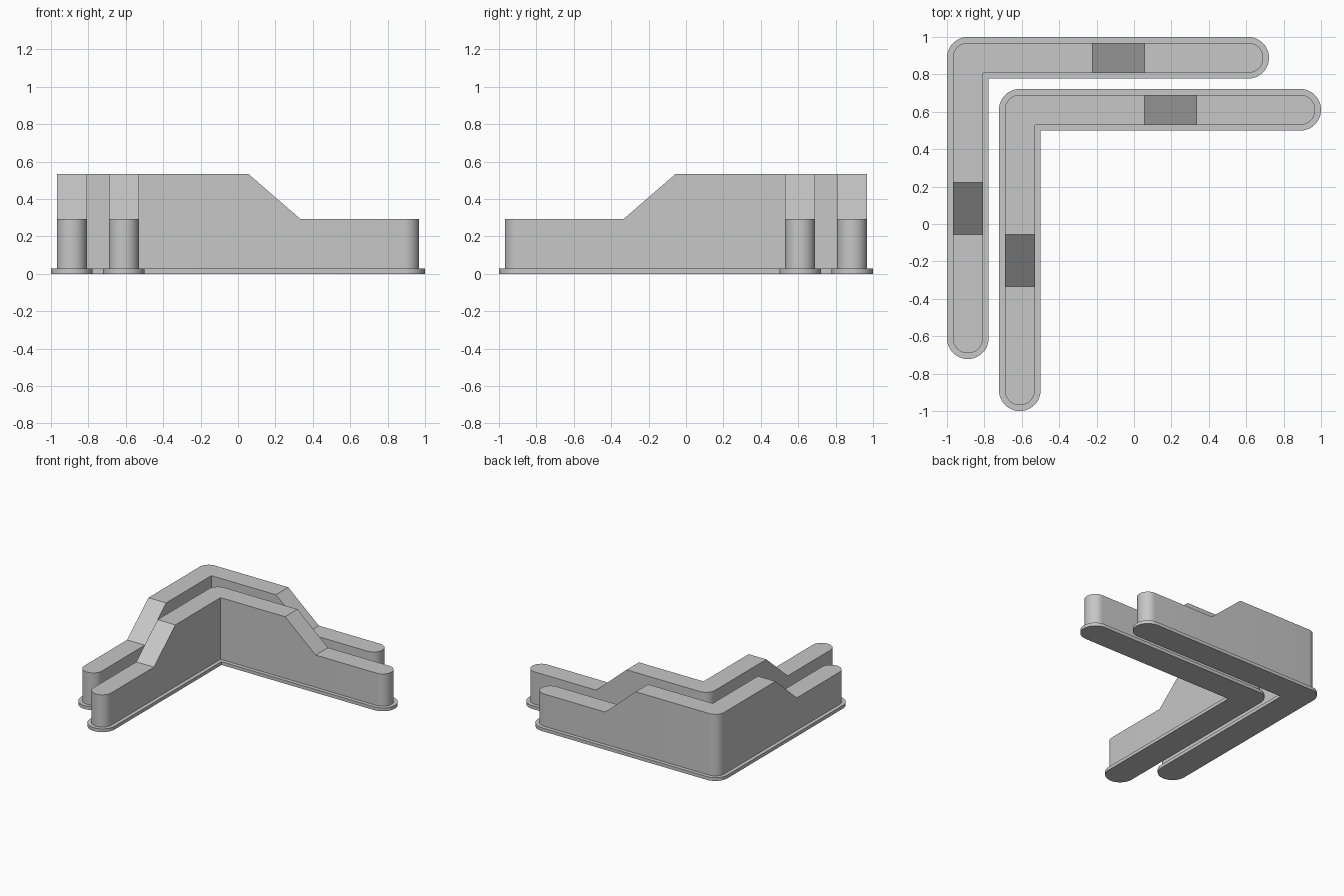
import bpy, bmesh, math
from mathutils import Vector

if "Cube" in bpy.data.objects:
    bpy.data.objects.remove(bpy.data.objects["Cube"], do_unlink=True)

ARM = 1.499                        # corner centre to end-cap centre
SLOPE_START, SLOPE_END = 0.667, 0.945
BASE_TOP, LOW, HIGH = 0.027, 0.292, 0.533
CORNER = 0.8885
STEP = 0.278                       # diagonal offset of the inner barrier

grey = bpy.data.materials.new("light grey")
grey.use_nodes = True
colour = (0.57, 0.57, 0.57, 1)
grey.diffuse_color = colour
grey.node_tree.nodes["Principled BSDF"].inputs["Base Color"].default_value = colour


def arc(cx, cy, r, start, end, steps):
    angles = [math.radians(start + (end - start) * i / steps) for i in range(steps + 1)]
    return [(cx + r * math.cos(a), cy + r * math.sin(a)) for a in angles]


def l_prism(bm, r, z0, z1):
    """L-shaped bar with round ends, a round outer and a sharp inner corner."""
    outline = ([(r, -r)] + arc(ARM, 0, r, -90, 90, 24)
               + arc(0, 0, r, 90, 180, 12) + arc(0, -ARM, r, 180, 360, 24))
    face = bm.faces.new([bm.verts.new((x, y, z0)) for x, y in outline])
    top = bmesh.ops.extrude_face_region(bm, geom=[face])["geom"]
    bmesh.ops.translate(bm, vec=(0, 0, z1 - z0),
                        verts=[g for g in top if isinstance(g, bmesh.types.BMVert)])


def finish(bm, name, location):
    bmesh.ops.recalc_face_normals(bm, faces=bm.faces)
    mesh = bpy.data.meshes.new(name)
    bm.to_mesh(mesh)
    bm.free()
    mesh.materials.append(grey)
    obj = bpy.data.objects.new(name, mesh)
    obj.location = location
    bpy.context.collection.objects.link(obj)
    bpy.ops.object.select_all(action="DESELECT")
    obj.select_set(True)
    bpy.context.view_layer.objects.active = obj
    bpy.ops.object.shade_smooth_by_angle(angle=math.radians(30))


for side, shift in (("outer", 0), ("inner", STEP)):
    location = (shift - CORNER, CORNER - shift, 0)

    # Thin flange under the wall
    bm = bmesh.new()
    l_prism(bm, 0.1115, 0, BASE_TOP)
    finish(bm, side + "_base_flange", location)

    # Wall, tall at the corner and ramping down along both arms
    bm = bmesh.new()
    l_prism(bm, 0.0805, BASE_TOP, HIGH)
    for axis in (Vector((1, 0, 0)), Vector((0, -1, 0))):
        for distance in (SLOPE_START, SLOPE_END):
            bmesh.ops.bisect_plane(bm, geom=bm.verts[:] + bm.edges[:] + bm.faces[:],
                                   plane_co=axis * distance, plane_no=axis)
    for v in bm.verts:
        if v.co.z > LOW:
            along = max(v.co.x, -v.co.y)
            t = (along - SLOPE_START) / (SLOPE_END - SLOPE_START)
            v.co.z = HIGH + (LOW - HIGH) * min(max(t, 0), 1)
    finish(bm, side + "_wall", location)
